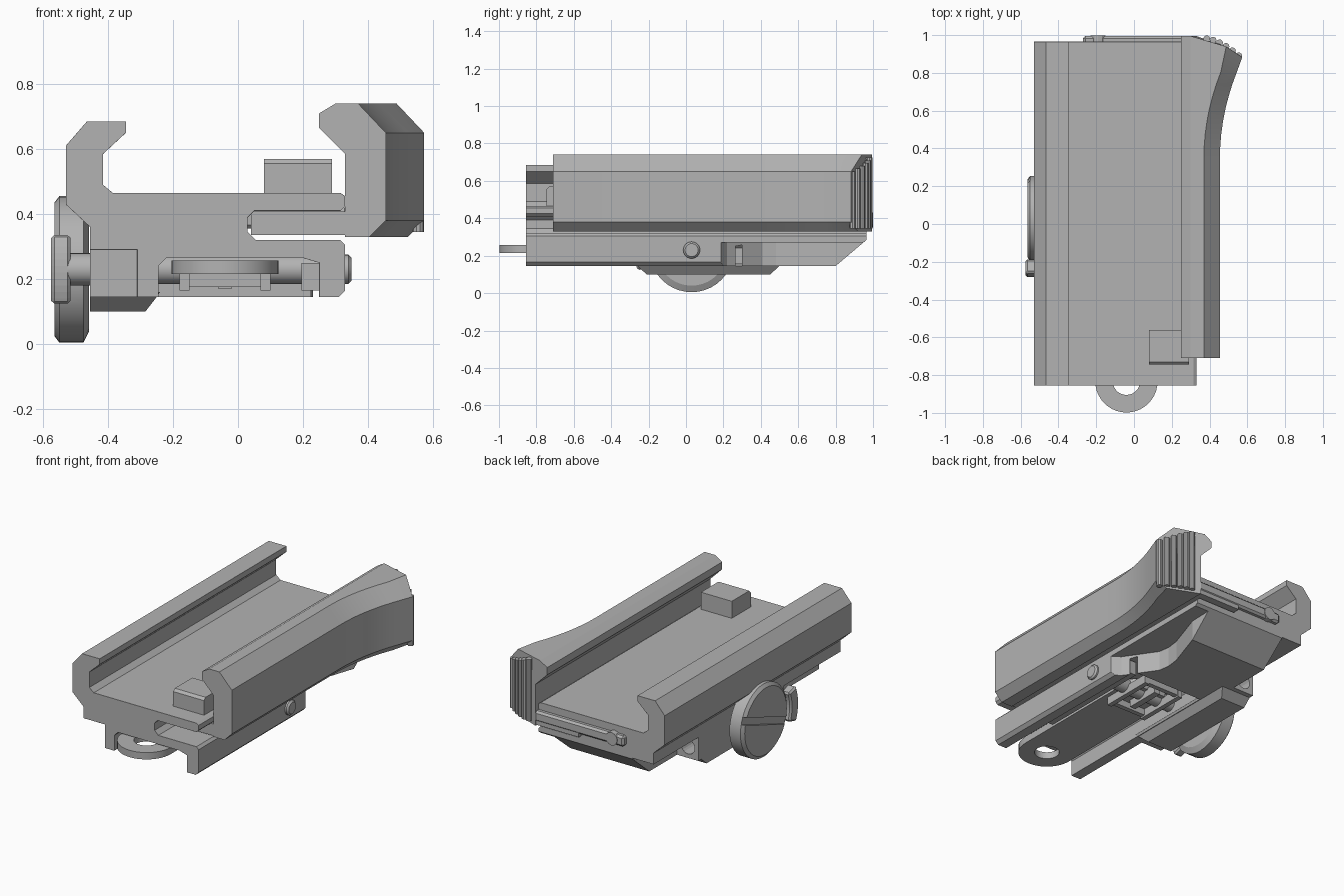
import bpy, bmesh, math
from mathutils import Matrix, Vector

if "Cube" in bpy.data.objects:
    bpy.data.objects.remove(bpy.data.objects["Cube"])

grey = bpy.data.materials.new("machined grey")
grey.use_nodes = True
GREY = (0.45, 0.45, 0.45, 1)
grey.diffuse_color = GREY
grey.node_tree.nodes["Principled BSDF"].inputs["Base Color"].default_value = GREY


def finish(name, bm):
    bmesh.ops.recalc_face_normals(bm, faces=bm.faces)
    mesh = bpy.data.meshes.new(name)
    bm.to_mesh(mesh)
    bm.free()
    mesh.materials.append(grey)
    ob = bpy.data.objects.new(name, mesh)
    bpy.context.collection.objects.link(ob)
    return ob


def loft(name, rings):
    """Skin a list of equal-length closed rings and cap both ends."""
    bm = bmesh.new()
    rows = [[bm.verts.new(p) for p in ring] for ring in rings]
    n = len(rows[0])
    for a, b in zip(rows, rows[1:]):
        for i in range(n):
            j = (i + 1) % n
            bm.faces.new((a[i], a[j], b[j], b[i]))
    bm.faces.new(rows[0])
    bm.faces.new(rows[-1])
    return finish(name, bm)


def prism(name, pts, axis, lo, hi):
    """Extrude a profile along x (y,z points), y (x,z points) or z (x,y points)."""
    def place(p, t):
        return {"x": (t, *p), "y": (p[0], t, p[1]), "z": (*p, t)}[axis]
    return loft(name, [[place(p, t) for p in pts] for t in (lo, hi)])


def box(name, x, y, z):
    return prism(name, [(x[0], y[0]), (x[1], y[0]), (x[1], y[1]), (x[0], y[1])], "z", *z)


def circle(cx, cy, r, n=32):
    return [(cx + r * math.cos(math.tau * i / n), cy + r * math.sin(math.tau * i / n)) for i in range(n)]


def bevel(ob, width, angle=50):
    mod = ob.modifiers.new("edge bevel", "BEVEL")
    mod.width, mod.segments = width, 1
    mod.limit_method, mod.angle_limit = "ANGLE", math.radians(angle)
    return ob


def cut(ob, *cutters):
    bpy.context.view_layer.objects.active = ob
    for c in cutters:
        mod = ob.modifiers.new("cut", "BOOLEAN")
        mod.operation, mod.solver, mod.object = "DIFFERENCE", "EXACT", c
        bpy.ops.object.modifier_apply(modifier=mod.name)
        bpy.data.objects.remove(c)
    return ob


def smooth(ob):
    bpy.ops.object.select_all(action="DESELECT")
    ob.select_set(True)
    bpy.context.view_layer.objects.active = ob
    bpy.ops.object.shade_smooth_by_angle(angle=math.radians(25))


# Main rail body with fixed hook and sliding slot
BACK = 0.965
FRONT = -0.855
body = prism("rail_body", [
    (-.53, .43), (-.53, .61), (-.465, .685), (-.345, .685), (-.345, .65), (-.415, .585),
    (-.415, .49), (-.385, .465), (.315, .465), (.33, .455), (.33, .425), (.315, .41),
    (.05, .41), (.03, .39), (.03, .345), (.055, .32), (.315, .32), (.33, .305),
    (.33, .165), (.31, .145), (-.455, .145), (-.455, .36)], "y", FRONT, BACK)
cut(body,
    # lever channel
    prism("c", [(-.245, .1), (.25, .1), (.25, .25), (.2, .265), (-.22, .265), (-.245, .24)], "y", -1, .3),
    # side clearance before and behind the knob boss
    box("c", (-.6, -.31), (-1, -.3), (.05, .29)),
    box("c", (-.6, -.31), (.53, 1.1), (.05, .29)),
    # relief under the sliding jaw
    prism("c", [(.45, .12), (.34, .18), (.28, .22), (.15, .41), (.14, .48), (.15, .56),
                (.23, .8), (.24, 1.1), (.45, 1.1)], "z", .05, .27),
    # sloped rear underside
    prism("c", [(.8, .1449), (.98, .297), (1.1, .297), (1.1, .05), (.8, .05)], "x", -.7, .7),
    # bored pocket in the boss
    prism("c", circle(-.385, .215, .045, 20), "y", .4, .7))
bevel(body, .006, 60)

# Wedge foot beneath the boss
foot_rings = []
for z, y0, y1, x1 in ((.16, -.275, .515, -.24), (.145, -.26, .5, -.25), (.1, -.21, .45, -.285)):
    foot_rings.append([(-.455, y0, z), (x1, y0, z), (x1, y1, z), (-.455, y1, z)])
loft("boss_foot", foot_rings)

# Sliding jaw: hooked section whose outer side flares to a thumb grip
jaw_profile = [(.25, .665), (.25, .71), (.3, .74), (.37, .74), (.455, .65), (.455, .38),
               (.405, .33), (.33, .33), (.33, .585)]


def jaw_ring(y, flare):
    ring = []
    for x, z in jaw_profile:
        out = x + (flare if x > .36 else 0)
        low = y
        if y > .86:
            low = .995 if out < .36 else .985 - .1 * ((out - .36) / .21) ** 1.6
        ring.append((out, low, z))
    return ring


flares = [(-.71, 0)] + [(.35 + .065 * i, .117 * (i / 8) ** 2) for i in range(8)] + [(.87, .118)]
jaw = loft("sliding_jaw", [jaw_ring(*f) for f in flares])
smooth(jaw)

# Jaw tongue in the slot and its rear cross bar
box("jaw_tongue", (.04, .34), (-.71, .99), (.335, .408))
bevel(box("rear_bar", (-.27, .34), (.95, .995), (.355, .42)), .012)
prism("rear_bar_lug", circle(-.19, .39, .04, 12), "y", .955, .999)

# Vertical grip ridges on the flared end
for i in range(6):
    t = i / 5
    x = .385 + .17 * t
    y = .98 - .09 * t ** 1.6
    ridge = prism("grip_ridge", circle(x, y, .018, 10), "z", .345, .725 - .075 * t)
    smooth(ridge)

# Cartridge stop on the bed
prism("stop_block", [(-.745, .45), (-.56, .45), (-.56, .57), (-.73, .57), (-.745, .555)], "x", .08, .29)

# Cross axle with round end
AY, AZ = .03, .23
axle = prism("cross_axle", circle(AY, AZ, .045, 24), "x", -.5, .35)
smooth(bevel(axle, .01))

# Knob disc with a shallow diagonal slot
knob_rings = []
for x, r in ((-.458, .19), (-.475, .225), (-.55, .225), (-.565, .205)):
    knob_rings.append([(x, a, b) for a, b in circle(AY, AZ, r, 40)])
knob = loft("knob_disc", knob_rings)
slot = box("c", (-.6, -.55), (-.4, .4), (-.022, .022))
slot.data.transform(Matrix.Translation(Vector((0, AY, AZ))) @ Matrix.Rotation(math.radians(20), 4, "X"))
cut(knob, slot)
smooth(knob)

# Curved locking catch hugging the front edge of the knob
arc = [math.radians(180 + a) for a in range(-22, 23, 4)]
catch = [(AY + .31 * math.cos(a), AZ + .29 * math.sin(a)) for a in arc]
catch += [(AY + .232 * math.cos(a), AZ + .232 * math.sin(a)) for a in reversed(arc)]
bevel(prism("lock_catch", catch, "x", -.575, -.515), .01)
smooth(prism("catch_post", circle(-.23, AZ, .05, 24), "x", -.53, -.45))

# Flat lever in the channel with a finger ring
CX, CY, R = -.04, -.833, .165
lever_outline = [(CX + R * math.cos(math.pi + math.pi * i / 20),
                  CY + R * math.sin(math.pi + math.pi * i / 20)) for i in range(21)]
lever_outline += [(CX + R, .02), (CX + .11, .1), (CX - .11, .1), (CX - R, .02)]
lever = prism("release_lever", lever_outline, "z", .215, .257)
cut(lever, prism("c", circle(CX, CY, .072, 28), "z", .1, .4))
smooth(lever)

# Latch frame and guide rails beneath the lever
for x in (-.165, .085):
    box("latch_rail", (x - .015, x + .015), (-.12, .22), (.165, .22))
for y in (-.1, .2):
    box("latch_bridge", (-.165, .085), (y - .015, y + .015), (.175, .22))
box("latch_pin", (-.06, -.02), (-.06, .16), (.17, .225))
box("channel_guide", (.195, .25), (-.5, .25), (.165, .25))
